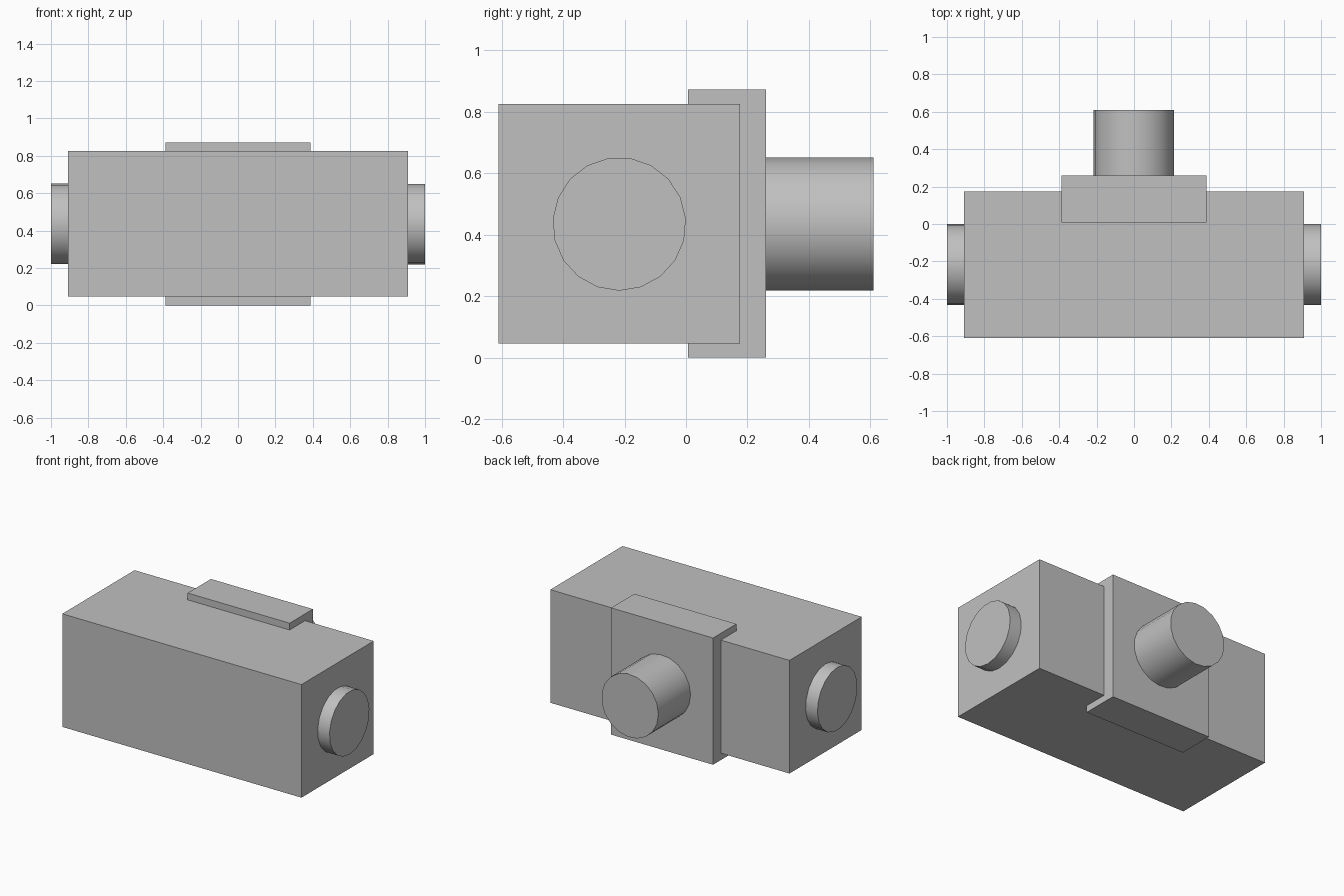
import bpy
import math
from mathutils import Matrix, Vector

cube = bpy.data.objects.get("Cube")
if cube:
    bpy.data.objects.remove(cube, do_unlink=True)

# Single plain grey
grey = bpy.data.materials.new("plain_grey")
grey.use_nodes = True
colour = (0.53, 0.53, 0.53, 1)
grey.diffuse_color = colour
grey.node_tree.nodes["Principled BSDF"].inputs["Base Color"].default_value = colour

MID_Z = 0.435
RADIUS = 0.217
SIDES = 19


def box(name, low, high):
    low, high = Vector(low), Vector(high)
    bpy.ops.mesh.primitive_cube_add(size=1, location=(low + high) / 2)
    ob = bpy.context.object
    ob.name = name
    ob.scale = high - low
    bpy.ops.object.transform_apply(location=False, rotation=False, scale=True)
    ob.data.materials.append(grey)


def pipe(name, start, end, corner):
    """Cylinder from start to end with one polygon corner pointing along corner."""
    start, end, corner = Vector(start), Vector(end), Vector(corner)
    axis = (end - start).normalized()
    bpy.ops.mesh.primitive_cylinder_add(
        vertices=SIDES, radius=RADIUS, depth=(end - start).length)
    ob = bpy.context.object
    ob.name = name
    # The primitive's first corner lies on its local +y
    turn = Matrix((corner.cross(axis), corner, axis)).transposed()
    ob.matrix_world = Matrix.Translation((start + end) / 2) @ turn.to_4x4()
    ob.data.materials.append(grey)
    bpy.ops.object.shade_smooth_by_angle(angle=math.radians(35))


# Main block and the rear mounting plate
box("main_body", (-0.91, -0.61, 0.047), (0.91, 0.175, 0.825))
box("rear_flange", (-0.388, 0.007, 0), (0.388, 0.26, 0.872))

# Short stubs on both ends, long stub at the back
for name, side in (("left_stub", 1), ("right_stub", -1)):
    pipe(name, (side * 0.85, -0.217, MID_Z), (side, -0.217, MID_Z), (0, 0, -side))
pipe("rear_pipe", (0, 0.2, MID_Z), (0, 0.61, MID_Z), (-1, 0, 0))
